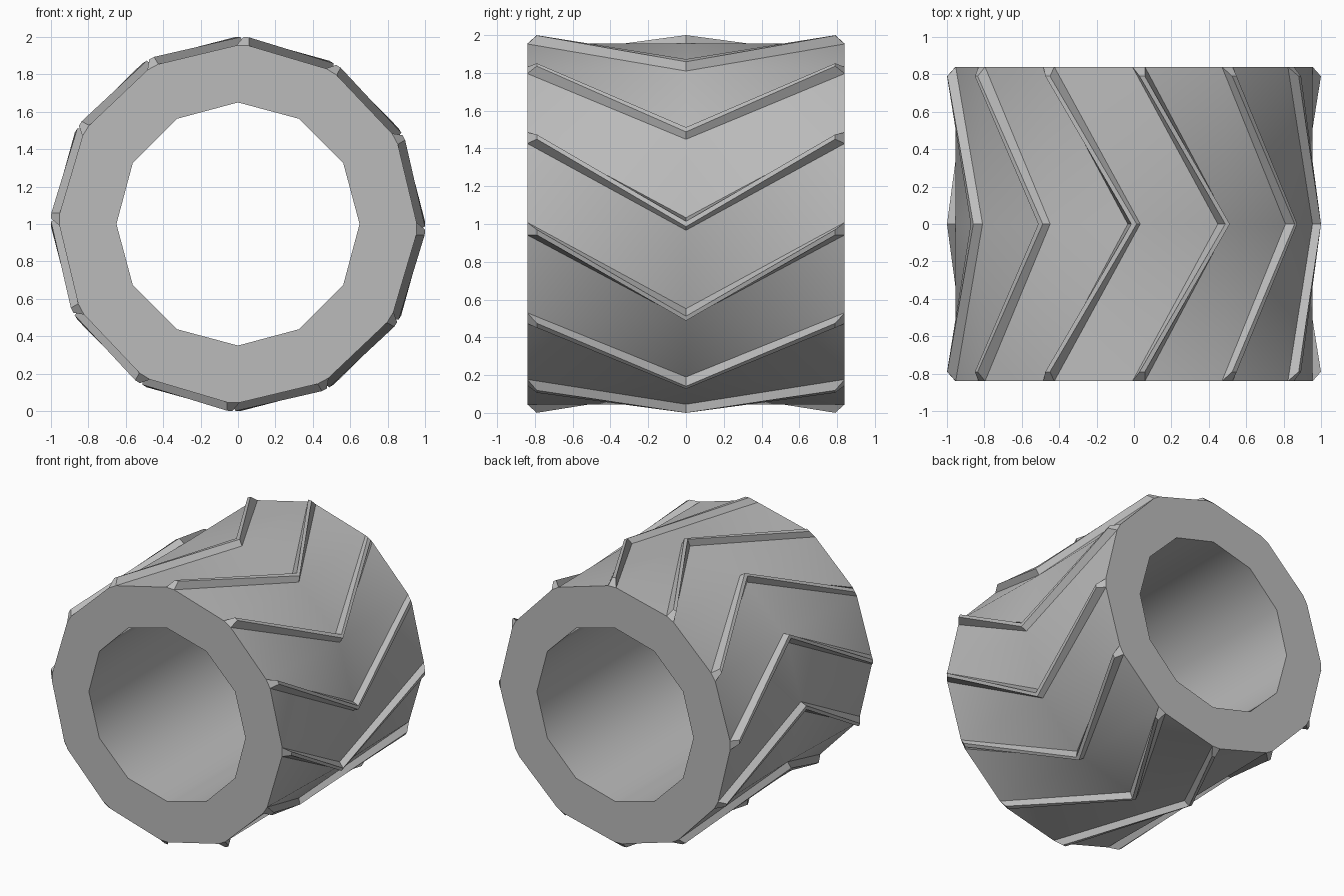
import bpy, bmesh
from math import radians, sin, cos

if "Cube" in bpy.data.objects:
    bpy.data.objects.remove(bpy.data.objects["Cube"])

COUNT = 12            # sides of the roller, one chevron per side
STEP = 360 / COUNT
HALF = 0.84           # half width of the roller
BODY, TIP, BORE = 0.955, 1.0, 0.65
BASE_W, TIP_W = 2.0, 0.8   # half angles of a ridge at foot and crest

grey = bpy.data.materials.new("rubber grey")
grey.use_nodes = True
grey.diffuse_color = (0.5, 0.5, 0.5, 1)
grey.node_tree.nodes["Principled BSDF"].inputs["Base Color"].default_value = (0.5, 0.5, 0.5, 1)

bm = bmesh.new()


def ring(radius, y, shift=0.0):
    """Points round the axle, clockwise from the top."""
    pts = []
    for k in range(COUNT):
        a = radians(k * STEP + shift)
        pts.append(bm.verts.new((radius * sin(a), y, 1 + radius * cos(a))))
    return pts


# Ridge feet and crests on the middle plane, shared by both halves
mid_foot = [ring(BODY, 0, s * BASE_W) for s in (-1, 1)]
mid_tip = [ring(TIP, 0, s * TIP_W) for s in (-1, 1)]
bores = []

for side in (-1, 1):
    y = side * HALF
    foot = [ring(BODY, y, 1.5 + s * BASE_W) for s in (-1, 1)]
    tip = [ring(TIP, y - side * 0.05, 2.5 + s * TIP_W) for s in (-1, 1)]
    bore = ring(BORE, y)
    bores.append(bore)
    for k in range(COUNT):
        n, m = (k + 1) % COUNT, (k + 2) % COUNT
        a, b, c, d = foot[0][k], foot[1][k], mid_foot[0][n], mid_foot[1][n]
        ta, tb, tc, td = tip[0][k], tip[1][k], mid_tip[0][n], mid_tip[1][n]
        # Chevron ridge: two flanks, crest and bevelled end
        for face in ((a, c, tc, ta), (ta, tc, td, tb), (tb, td, d, b), (a, ta, tb, b)):
            bm.faces.new(face)
        # Tread between neighbouring ridges
        bm.faces.new((b, d, foot[0][n]))
        bm.faces.new((foot[0][n], d, mid_foot[0][m]))
        # End wall
        bm.faces.new((bore[k], bore[n], foot[0][n], b))
        bm.faces.new((bore[k], b, a))

# Bore through the middle
for k in range(COUNT):
    n = (k + 1) % COUNT
    bm.faces.new((bores[0][k], bores[0][n], bores[1][n], bores[1][k]))

bmesh.ops.recalc_face_normals(bm, faces=bm.faces)
mesh = bpy.data.meshes.new("chevron_roller")
bm.to_mesh(mesh)
bm.free()
mesh.materials.append(grey)
roller = bpy.data.objects.new("chevron_roller", mesh)
bpy.context.collection.objects.link(roller)

bpy.ops.object.select_all(action='DESELECT')
bpy.context.view_layer.objects.active = roller
roller.select_set(True)
bpy.ops.object.shade_smooth_by_angle(angle=radians(35))
